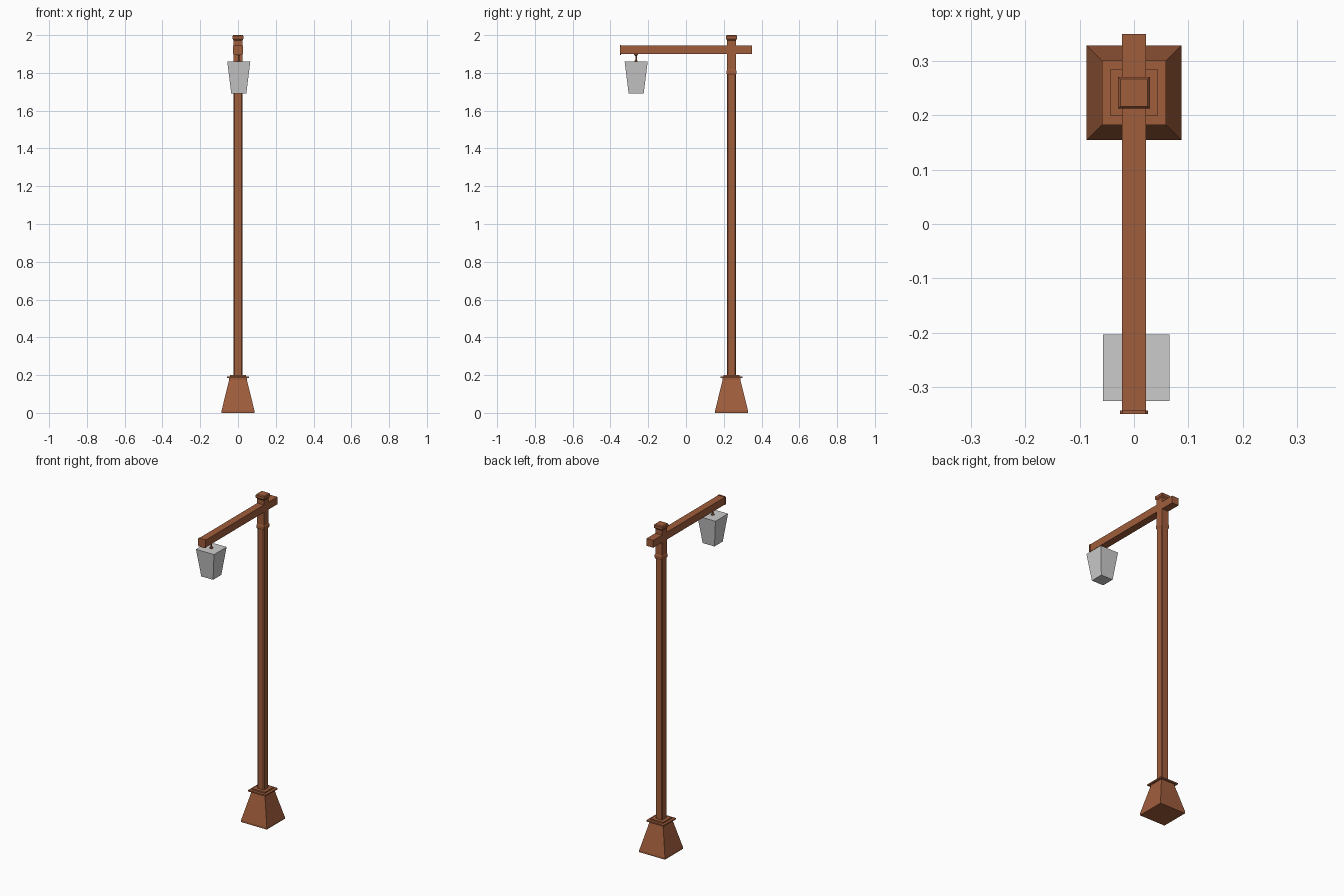
import bpy, bmesh
from math import pi
from mathutils import Matrix

if "Cube" in bpy.data.objects:
    bpy.data.objects.remove(bpy.data.objects["Cube"])

rust = bpy.data.materials.new("rust_brown")
rust.diffuse_color = (0.35, 0.11, 0.045, 1)
rust.use_nodes = True
rust.node_tree.nodes["Principled BSDF"].inputs["Base Color"].default_value = rust.diffuse_color


def loft(name, rings, center, mat=rust, chamfer=0.0, rot=None):
    """Stack of square (or corner-cut) rings: list of (half width, height)."""
    bm = bmesh.new()
    loops = []
    for h, z in rings:
        if chamfer:
            c = h - chamfer
            pts = [(h, -c), (h, c), (c, h), (-c, h), (-h, c), (-h, -c), (-c, -h), (c, -h)]
        else:
            pts = [(h, -h), (h, h), (-h, h), (-h, -h)]
        loops.append([bm.verts.new((x, y, z)) for x, y in pts])
    n = len(loops[0])
    for a, b in zip(loops, loops[1:]):
        for i in range(n):
            j = (i + 1) % n
            bm.faces.new((a[i], a[j], b[j], b[i]))
    bm.faces.new(loops[0][::-1])
    bm.faces.new(loops[-1])
    if rot:
        bmesh.ops.transform(bm, matrix=rot, verts=bm.verts)
    bmesh.ops.recalc_face_normals(bm, faces=bm.faces)
    mesh = bpy.data.meshes.new(name)
    bm.to_mesh(mesh)
    bm.free()
    ob = bpy.data.objects.new(name, mesh)
    ob.location = center
    bpy.context.collection.objects.link(ob)
    if mat:
        mesh.materials.append(mat)
    return ob


post = (0, 0.241, 0)

# Tapered foot with lip, plate and step
loft("base", [(0.087, 0), (0.087, 0.012), (0.047, 0.175), (0.047, 0.184),
              (0.059, 0.184), (0.059, 0.192), (0.043, 0.192), (0.043, 0.2)], post)

# Corner-cut shaft, collar, square head and cap
loft("post_shaft", [(0.023, 0.19), (0.023, 1.80)], post, chamfer=0.005)
loft("post_collar", [(0.023, 1.79), (0.026, 1.796), (0.026, 1.812), (0.023, 1.818)], post)
loft("post_head", [(0.023, 1.80), (0.023, 1.975)], post)
loft("post_cap", [(0.023, 1.972), (0.029, 1.98), (0.029, 1.995), (0.025, 2.0)], post)

# Horizontal arm along y with an end plate
along_y = Matrix.Rotation(-pi / 2, 4, 'X')
loft("arm", [(0.0225, -0.344), (0.0225, 0.349)], (0, 0, 1.922), rot=along_y)
loft("arm_end_plate", [(0.026, -0.349), (0.026, -0.343)], (0, 0, 1.922),
     chamfer=0.005, rot=along_y)

# Hanger and tapered lantern
lamp = (0.004, -0.264, 0)
loft("lantern_hanger", [(0.008, 1.855), (0.008, 1.864), (0.004, 1.868),
                        (0.004, 1.89), (0.01, 1.896), (0.01, 1.905)], lamp, chamfer=0.002)
loft("lantern", [(0.04, 1.692), (0.061, 1.86)], lamp, mat=None)
